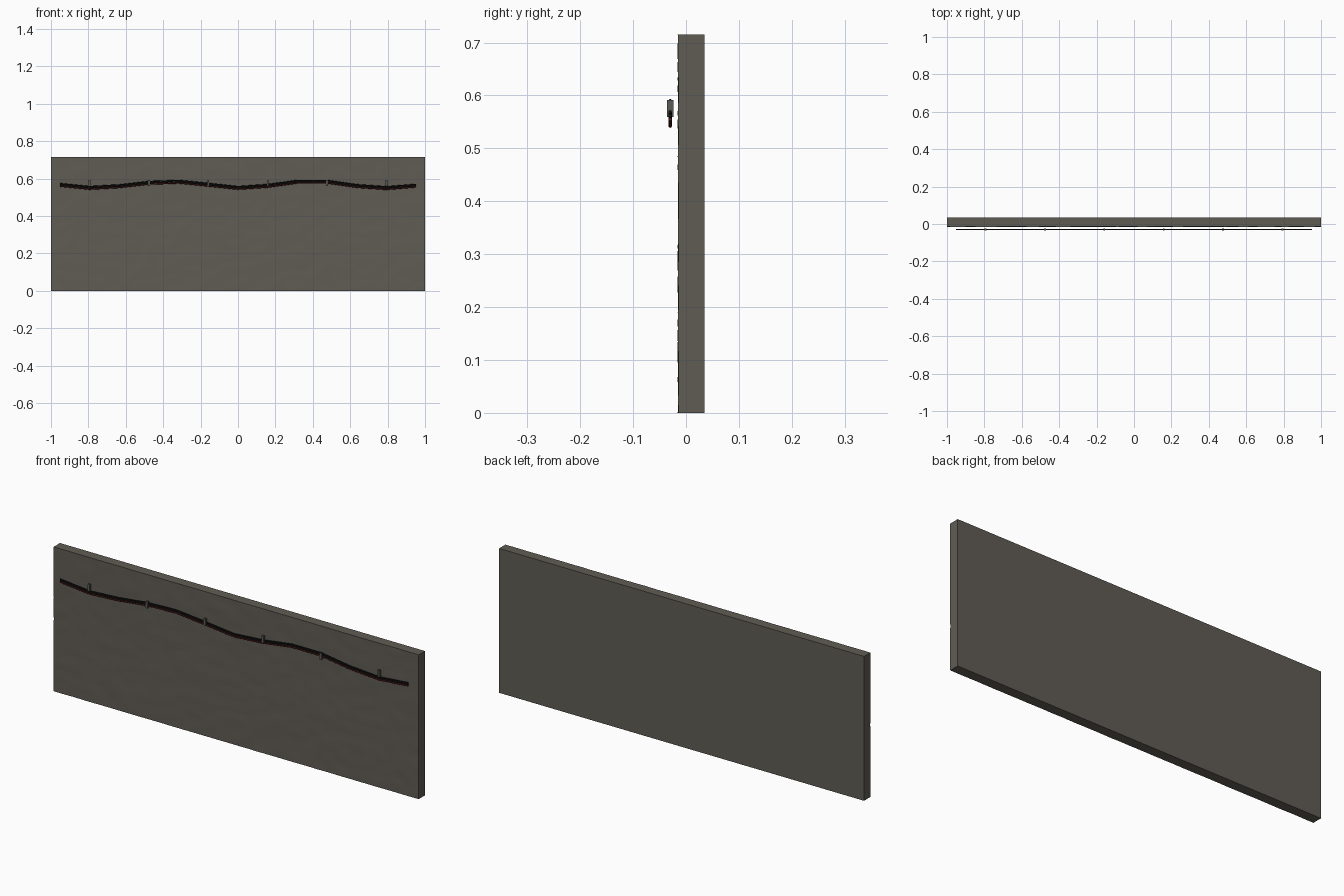
import bpy, bmesh, math
from mathutils import Vector, noise

if "Cube" in bpy.data.objects:
    bpy.data.objects.remove(bpy.data.objects["Cube"])


def material(name, rgb):
    m = bpy.data.materials.new(name)
    m.diffuse_color = (*rgb, 1)
    m.use_nodes = True
    m.node_tree.nodes["Principled BSDF"].inputs["Base Color"].default_value = m.diffuse_color
    return m


STONE = material("grey_brown_stone", (0.118, 0.108, 0.09))
BLACK = material("black_rubber", (0.008, 0.008, 0.008))
RED = material("dark_red_rubber", (0.09, 0.012, 0.01))
METAL = material("dull_grey_metal", (0.1, 0.1, 0.09))


def add_object(name, bm, mat):
    me = bpy.data.meshes.new(name)
    bmesh.ops.recalc_face_normals(bm, faces=bm.faces)
    bm.to_mesh(me)
    bm.free()
    me.materials.append(mat)
    ob = bpy.data.objects.new(name, me)
    bpy.context.collection.objects.link(ob)
    return ob


# Wall slab: rough front grid, flat sides and back
HEIGHT, FRONT, BACK = 0.715, -0.0145, 0.035
bm = bmesh.new()
bmesh.ops.create_grid(bm, x_segments=90, y_segments=34, size=1)
for v in bm.verts:
    x, z = v.co.x, (v.co.y + 1) * HEIGHT / 2
    bump = noise.noise(Vector((x * 14, 3.7, z * 24)))
    bump += 0.5 * noise.noise(Vector((x * 30, 8.1, z * 45)))
    v.co = (x, FRONT + 0.0016 * bump, z)
rim = [e for e in bm.edges if e.is_boundary]
new = bmesh.ops.extrude_edge_only(bm, edges=rim)["geom"]
for v in new:
    if isinstance(v, bmesh.types.BMVert):
        v.co.y = BACK
back_edges = [e for e in bm.edges if e.is_boundary]
bmesh.ops.contextual_create(bm, geom=back_edges)
wall = add_object("wall_slab", bm, STONE)
bpy.context.view_layer.objects.active = wall
wall.select_set(True)
bpy.ops.object.shade_smooth_by_angle(angle=math.radians(35))
wall.select_set(False)

# Sagging cables: three stacked tubes along one wavy path
STEP, CABLE_Y = 0.1588, -0.030
LEVELS = [0.566, 0.550, 0.559, 0.577, 0.583, 0.567, 0.550,
          0.561, 0.583, 0.583, 0.560, 0.549, 0.562]


def cable(name, offset, mat, radius=0.0033, sides=8):
    bm = bmesh.new()
    rings = []
    for i, level in enumerate(LEVELS):
        x = (i - 6) * STEP
        ring = []
        for k in range(sides):
            a = math.tau * k / sides
            ring.append(bm.verts.new((x, CABLE_Y + radius * math.cos(a),
                                      level + offset + radius * math.sin(a))))
        rings.append(ring)
    for a, b in zip(rings, rings[1:]):
        for k in range(sides):
            n = (k + 1) % sides
            bm.faces.new((a[k], a[n], b[n], b[k]))
    bm.faces.new(rings[0])
    bm.faces.new(rings[-1])
    ob = add_object(name, bm, mat)
    bpy.context.view_layer.objects.active = ob
    ob.select_set(True)
    bpy.ops.object.shade_smooth_by_angle(angle=math.radians(50))
    ob.select_set(False)


cable("upper_cable", 0.007, BLACK)
cable("middle_cable", 0.0, BLACK)
cable("lower_cable", -0.007, RED)

# Small block clips that hold the cables
for i in range(6):
    bm = bmesh.new()
    bmesh.ops.create_cube(bm, size=1)
    for v in bm.verts:
        v.co = ((i - 2.5) * 2 * STEP + v.co.x * 0.010,
                CABLE_Y + v.co.y * 0.012,
                0.575 + v.co.z * 0.032)
    add_object(f"cable_clip_{i + 1}", bm, METAL)
